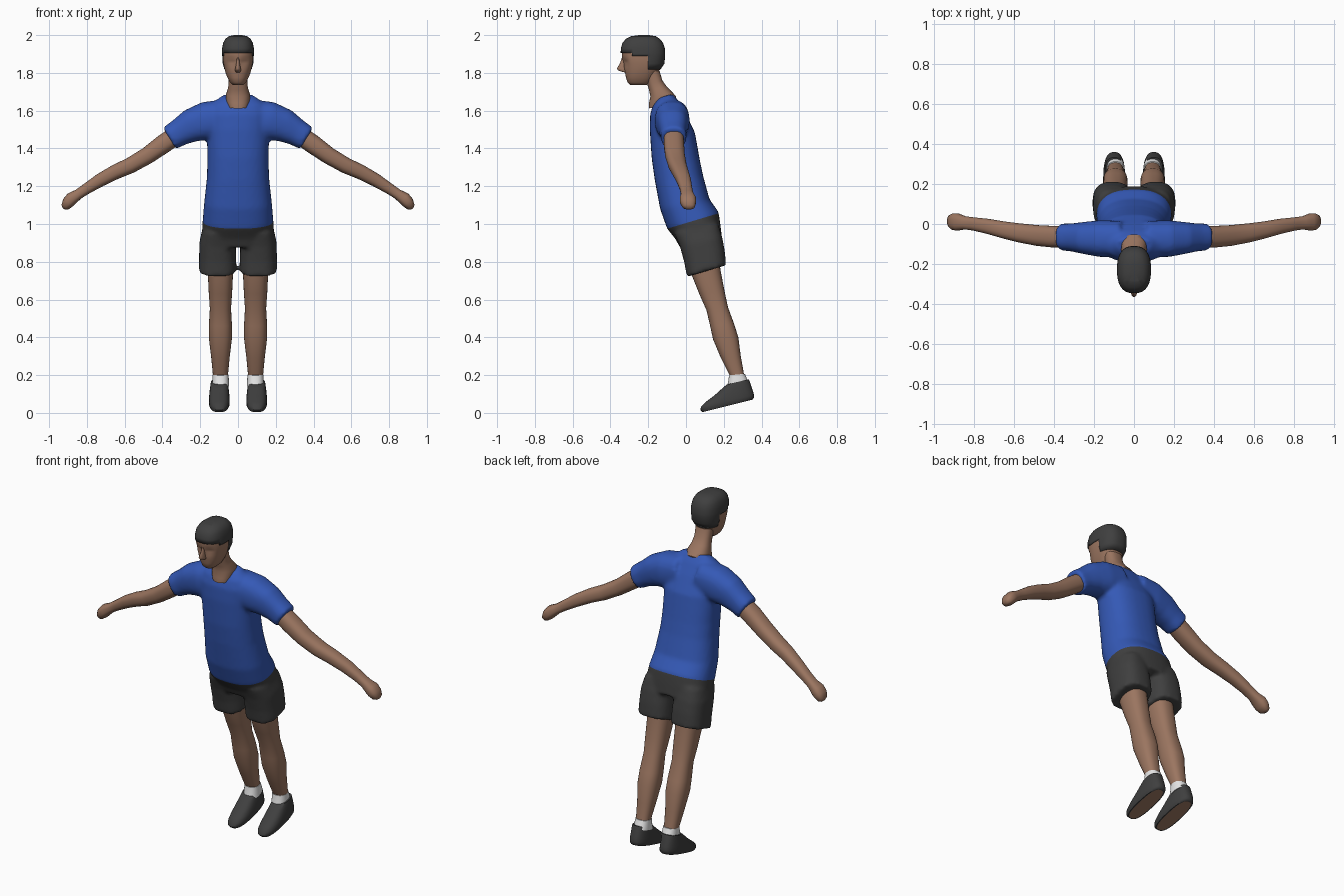
import bpy, bmesh
from math import sin, cos, pi, radians, copysign
from mathutils import Vector

cube = bpy.data.objects.get("Cube")
if cube:
    bpy.data.objects.remove(cube)


def material(name, color):
    m = bpy.data.materials.new(name)
    m.use_nodes = True
    m.diffuse_color = (*color, 1)
    m.node_tree.nodes["Principled BSDF"].inputs["Base Color"].default_value = (*color, 1)
    return m


SKIN = material("skin brown", (.33, .18, .118))
BLUE = material("shirt blue", (.035, .1, .47))
DARK = material("charcoal", (.05, .05, .05))
WHITE = material("sock white", (.8, .8, .8))


def loft(bm, rings, n=2.4, seg=32):
    """Skin a chain of (centre, u, v) superellipse rings, capped at both ends."""
    def power(t):
        return copysign(abs(t) ** (2 / n), t)
    loops = []
    for c, u, v in rings:
        angles = [2 * pi * i / seg for i in range(seg)]
        loops.append([bm.verts.new(c + u * power(cos(a)) + v * power(sin(a))) for a in angles])
    for a, b in zip(loops, loops[1:]):
        for i in range(seg):
            j = (i + 1) % seg
            bm.faces.new((a[i], a[j], b[j], b[i]))
    caps = [bm.faces.new(loops[0]), bm.faces.new(loops[-1])]
    bmesh.ops.recalc_face_normals(bm, faces=bm.faces)
    return caps


def rows(data, x=0):
    """Rings from front (y, z), back (y, z) and half width."""
    out = []
    for yf, zf, yb, zb, w in data:
        f, b = Vector((x, yf, zf)), Vector((x, yb, zb))
        out.append(((f + b) / 2, Vector((w, 0, 0)), (b - f) / 2))
    return out


def tube(data, side):
    """Rings along a limb from x, y, z, radius across and radius in y."""
    pts = [Vector((side * d[0], d[1], d[2])) for d in data]
    out = []
    for i, d in enumerate(data):
        t = pts[min(i + 1, len(pts) - 1)] - pts[max(i - 1, 0)]
        across = Vector((-t.z, 0, t.x)).normalized()
        out.append((pts[i], across * d[3], Vector((0, d[4], 0))))
    return out


def finish(bm, name, mats, angle=50):
    me = bpy.data.meshes.new(name)
    bm.to_mesh(me)
    bm.free()
    for m in mats:
        me.materials.append(m)
    me.shade_smooth()
    me.set_sharp_from_angle(angle=radians(angle))
    ob = bpy.data.objects.new(name, me)
    bpy.context.collection.objects.link(ob)
    return ob


def solid(name, rings, mat, n=2.4, angle=50):
    bm = bmesh.new()
    loft(bm, rings, n)
    return finish(bm, name, [mat], angle)


def cut(bm, co, no):
    bmesh.ops.bisect_plane(bm, geom=bm.verts[:] + bm.edges[:] + bm.faces[:],
                           plane_co=co, plane_no=no)


# Shirt and shorts: overlapping volumes fused into one soft surface
torso = [(-.03, .87, .19, .93, .185), (-.055, .92, .182, 1.0, .19),
         (-.10, .975, .172, 1.065, .187), (-.137, 1.08, .125, 1.13, .18),
         (-.166, 1.235, .092, 1.25, .165), (-.182, 1.35, .075, 1.33, .162),
         (-.192, 1.5, .047, 1.485, .165), (-.19, 1.58, .002, 1.58, .165),
         (-.175, 1.63, -.035, 1.645, .14), (-.15, 1.665, -.07, 1.69, .085)]
sleeve = [(.06, -.075, 1.56, .1, .09), (.17, -.073, 1.545, .102, .092),
          (.25, -.07, 1.52, .088, .08), (.31, -.067, 1.485, .072, .07),
          (.363, -.065, 1.453, .067, .067)]
short_leg = [(-.06, .95, .17, 1.0, .08), (-.032, .88, .192, .93, .096),
             (-.01, .8, .205, .86, .098), (.005, .72, .213, .782, .1)]
bm = bmesh.new()
loft(bm, rows(torso))
for s in (1, -1):
    loft(bm, tube(sleeve, s))
    loft(bm, rows(short_leg, s * .108), 2.6)
clothes = finish(bm, "shirt_and_shorts", [BLUE, DARK])
mod = clothes.modifiers.new("fuse", 'REMESH')
mod.mode, mod.voxel_size = 'VOXEL', .011
mod = clothes.modifiers.new("soften", 'SMOOTH')
mod.factor, mod.iterations = .5, 6
fused = bpy.data.meshes.new_from_object(
    clothes.evaluated_get(bpy.context.evaluated_depsgraph_get()))
clothes.modifiers.clear()
# Cut along the sloping hem and colour the shorts below it
bm = bmesh.new()
bm.from_mesh(fused)
hem, up = Vector((0, -.1, .975)), Vector((0, -.3, 1))
cut(bm, hem, up)
for f in bm.faces:
    f.material_index = int((f.calc_center_median() - hem).dot(up) < 0)
    f.smooth = True
bm.to_mesh(clothes.data)
bm.free()
bpy.data.meshes.remove(fused)
clothes.data.set_sharp_from_angle(angle=radians(60))

# Neck, with a wide base that shows at the neckline
solid("neck", rows([(-.197, 1.612, -.06, 1.64, .056), (-.196, 1.64, -.052, 1.675, .064),
                    (-.188, 1.675, -.07, 1.695, .064), (-.196, 1.71, -.1, 1.725, .053),
                    (-.205, 1.74, -.125, 1.76, .049), (-.22, 1.81, -.14, 1.81, .052)]), SKIN)

# Head with pressed-in eye sockets
skull = [(-.295, 1.736, -.21, 1.735, .028), (-.31, 1.75, -.18, 1.75, .043),
         (-.318, 1.775, -.165, 1.775, .056), (-.322, 1.8, -.15, 1.8, .066),
         (-.328, 1.83, -.125, 1.835, .074), (-.333, 1.85, -.12, 1.85, .077),
         (-.336, 1.865, -.118, 1.865, .079), (-.34, 1.885, -.116, 1.885, .08),
         (-.34, 1.92, -.118, 1.92, .08), (-.325, 1.96, -.13, 1.96, .07)]
bm = bmesh.new()
loft(bm, rows(skull), 2.4, 48)
for v in bm.verts:
    if v.co.y < -.25:
        d = ((abs(v.co.x) - .034) / .022) ** 2 + ((v.co.z - 1.858) / .016) ** 2
        v.co.y += .012 * max(0, 1 - d / 2)
finish(bm, "head", [SKIN])
solid("nose", rows([(-.338, 1.885, -.31, 1.885, .007), (-.35, 1.85, -.31, 1.85, .009),
                    (-.366, 1.823, -.31, 1.82, .015), (-.358, 1.812, -.31, 1.808, .015),
                    (-.328, 1.803, -.31, 1.8, .01)]), SKIN, 2, 70)

# Hair: a shell trimmed to a stepped hairline
scalp = [(-.33, 1.818, -.135, 1.818, .074), (-.34, 1.85, -.114, 1.85, .082),
         (-.346, 1.9, -.11, 1.9, .085), (-.345, 1.93, -.112, 1.93, .084),
         (-.336, 1.96, -.122, 1.96, .078), (-.318, 1.98, -.138, 1.98, .067),
         (-.29, 1.994, -.16, 1.994, .048), (-.25, 2, -.195, 2, .02)]
bm = bmesh.new()
bottom = loft(bm, rows(scalp), 2.5, 48)[0]
bmesh.ops.delete(bm, geom=[bottom], context='FACES_ONLY')
for y in (-.285, -.2):
    cut(bm, (0, y, 0), (0, 1, 0))
for z in (1.905, 1.89):
    cut(bm, (0, 0, z), (0, 0, 1))


def hairline(y):
    return 1.905 if y < -.285 else 1.89 if y < -.2 else 1.8


centres = [(f, f.calc_center_median()) for f in bm.faces]
bmesh.ops.delete(bm, geom=[f for f, c in centres if c.z < hairline(c.y)], context='FACES')
hair = finish(bm, "hair", [DARK])
mod = hair.modifiers.new("thickness", 'SOLIDIFY')
mod.thickness, mod.offset = .008, -1

# Limbs and footwear, built for each side
arm = [(.32, -.065, 1.475, .05, .052), (.4, -.064, 1.42, .05, .054),
       (.48, -.058, 1.362, .045, .052), (.57, -.045, 1.31, .042, .048),
       (.65, -.03, 1.275, .039, .043), (.73, -.012, 1.232, .035, .038),
       (.8, 0, 1.188, .029, .033), (.845, .006, 1.158, .027, .033),
       (.88, .01, 1.135, .034, .043), (.9, .011, 1.113, .032, .042),
       (.916, .014, 1.09, .022, .032), (.922, .016, 1.08, .008, .014)]
leg = [(0, .85, .17, .88, .072), (.03, .73, .182, .76, .067), (.07, .63, .203, .65, .062),
       (.108, .545, .222, .56, .056), (.128, .46, .255, .47, .061),
       (.143, .39, .277, .4, .061), (.185, .29, .29, .3, .049), (.23, .2, .307, .205, .04)]
sock = [(.215, .13, .333, .16, .045), (.223, .165, .325, .175, .044),
        (.228, .199, .312, .207, .042)]
shoe = [(.088, .004, .352, .07, .048), (.076, .016, .36, .08, .054),
        (.08, .034, .36, .095, .055), (.105, .058, .355, .115, .054),
        (.15, .092, .346, .14, .051), (.19, .128, .338, .165, .047),
        (.215, .15, .332, .178, .044)]
for s, side in ((1, "left"), (-1, "right")):
    solid(side + "_arm", tube(arm, s), SKIN)
    solid(side + "_leg", rows(leg, s * .093), SKIN)
    solid(side + "_sock", rows(sock, s * .092), WHITE)
    # Shoe with a brown sole inset in its underside
    bm = bmesh.new()
    sole = loft(bm, rows(shoe, s * .099), 2.6)[0]
    bmesh.ops.inset_region(bm, faces=[sole], thickness=.006)
    sole.material_index = 1
    finish(bm, side + "_shoe", [DARK, SKIN])
